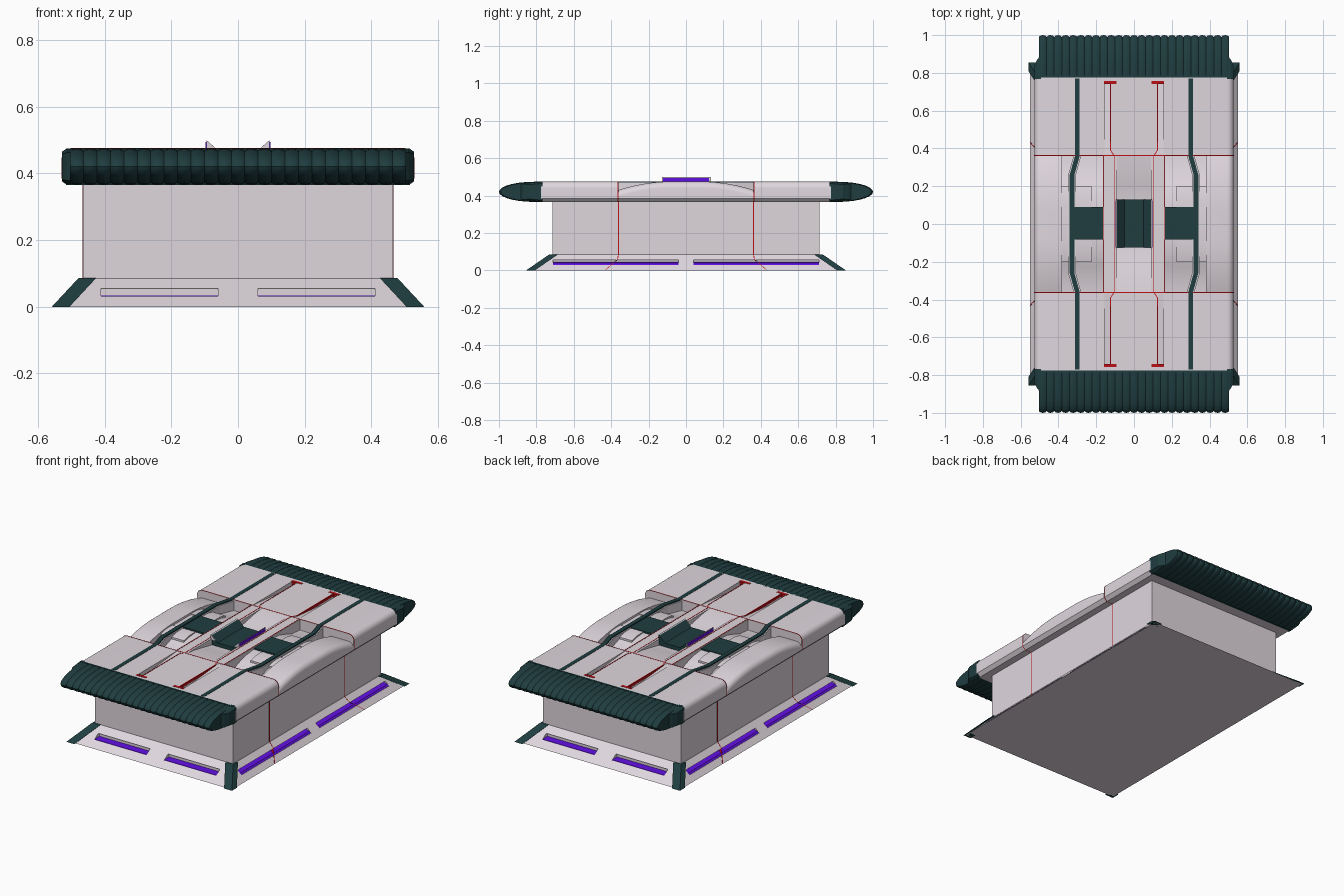
import bpy, bmesh
from math import sin, cos, pi, radians

if "Cube" in bpy.data.objects:
    bpy.data.objects.remove(bpy.data.objects["Cube"])


def material(name, rgb):
    m = bpy.data.materials.new(name)
    m.diffuse_color = (*rgb, 1)
    m.use_nodes = True
    m.node_tree.nodes["Principled BSDF"].inputs["Base Color"].default_value = m.diffuse_color
    return m


WHITE = material("shell_white", (0.74, 0.68, 0.73))
TEAL = material("dark_teal", (0.014, 0.047, 0.051))
PURPLE = material("purple_glow", (0.12, 0.005, 0.75))
RED = material("red_trim", (0.5, 0.005, 0.008))


def loft(name, sections, mat, sx=1, sy=1, smooth=False):
    """Closed skin through equal-length point rings, optionally mirrored."""
    bm = bmesh.new()
    rings = [[bm.verts.new((x * sx, y * sy, z)) for x, y, z in s] for s in sections]
    n = len(rings[0])
    for a, b in zip(rings, rings[1:]):
        for i in range(n):
            j = (i + 1) % n
            bm.faces.new((a[i], a[j], b[j], b[i]))
    bm.faces.new(rings[0])
    bm.faces.new(rings[-1])
    bmesh.ops.recalc_face_normals(bm, faces=bm.faces)
    me = bpy.data.meshes.new(name)
    bm.to_mesh(me)
    bm.free()
    ob = bpy.data.objects.new(name, me)
    bpy.context.collection.objects.link(ob)
    me.materials.append(mat)
    if smooth:
        bpy.ops.object.select_all(action='DESELECT')
        ob.select_set(True)
        bpy.context.view_layer.objects.active = ob
        bpy.ops.object.shade_smooth_by_angle(angle=radians(32))
    return ob


def prism_x(name, yz, x0, x1, mat, **k):
    return loft(name, [[(x, y, z) for y, z in yz] for x in (x0, x1)], mat, **k)


def prism_z(name, xy, z0, z1, mat, **k):
    return loft(name, [[(x, y, z) for x, y in xy] for z in (z0, z1)], mat, **k)


def box(name, x0, x1, y0, y1, z0, z1, mat, **k):
    return prism_x(name, [(y0, z0), (y1, z0), (y1, z1), (y0, z1)], x0, x1, mat, **k)


def cut(target, cutter):
    cutter.hide_render = True
    mod = target.modifiers.new("cut", 'BOOLEAN')
    mod.operation, mod.solver, mod.object = 'DIFFERENCE', 'EXACT', cutter
    bpy.context.view_layer.objects.active = target
    bpy.ops.object.modifier_apply(modifier=mod.name)
    bpy.data.objects.remove(cutter)


def rect(x, y, z):
    return [(-x, -y, z), (x, -y, z), (x, y, z), (-x, y, z)]


def edge_arc(x, top, r=0.035, n=6):
    """Rounded right-hand edge, bottom to top, in xz."""
    pts = [(x - 0.02, 0.365), (x, 0.385)]
    return pts + [(x - r + r * cos(a), top - r + r * sin(a))
                  for a in (pi / 2 * i / n for i in range(n + 1))]


def slab_ring(y, grow=0):
    right = edge_arc(0.528 + grow, 0.475 + grow)
    return [(x, y, z) for x, z in right] + [(-x, y, z) for x, z in reversed(right)]


SIDES = (-1, 1)
BOTTOM, TOP = 0.365, 0.475

# Sloped skirt with slots, and the body above it
skirt = loft("skirt", [rect(0.55, 0.843, 0), rect(0.467, 0.715, 0.085)], WHITE)
box("body", -0.465, 0.465, -0.713, 0.713, 0.08, 0.37, WHITE)
for sx in SIDES:
    for sy in SIDES:
        cut(skirt, box("slot_cutter", 0.485, 0.6, 0.04, 0.71, 0.03, 0.055, WHITE, sx=sx, sy=sy))
        cut(skirt, box("slot_cutter", 0.06, 0.41, 0.75, 0.9, 0.03, 0.055, WHITE, sx=sx, sy=sy))
        # glowing slot floors
        loft("side_light", [[(0.484, y, 0.029), (0.520, y, 0.029), (0.511, y, 0.040), (0.484, y, 0.046)]
                            for y in (0.04, 0.71)], PURPLE, sx, sy)
        loft("end_light", [[(x, 0.749, 0.029), (x, 0.796, 0.029), (x, 0.794, 0.032), (x, 0.749, 0.034)]
                           for x in (0.06, 0.41)], PURPLE, sx, sy)
        # dark corner guards
        loft("corner_guard", [[(x + .008, y + .012, z), (x - .045, y + .012, z),
                               (x - .045, y - .03, z), (x + .008, y - .035, z)]
                              for x, y, z in ((0.55, 0.843, 0), (0.47, 0.718, 0.086))], TEAL, sx, sy)
        # panel seams on body and skirt
        box("body_seam", 0.46, 0.4665, 0.359, 0.364, 0.08, 0.366, RED, sx=sx, sy=sy)
        loft("skirt_seam", [[(x - .01, y, z), (x + .001, y, z), (x + .001, y + .004, z), (x - .01, y + .004, z)]
                            for x, y, z in ((0.467, 0.36, 0.085), (0.491, 0.363, 0.06), (0.55, 0.43, 0.001))],
             RED, sx, sy)

# Lid end slabs with sloping grooves, red trim and seams
for sy in SIDES:
    slab = loft("lid_end_slab", [slab_ring(0.36), slab_ring(0.775)], WHITE, 1, sy, smooth=True)
    for sx in SIDES:
        cut(slab, prism_x("groove_cutter", [(0.37, 0.476), (0.37, 0.474), (0.745, 0.44), (0.745, 0.48)],
                          0.125, 0.155, WHITE, sx=sx, sy=sy))
        box("groove_red_end", 0.092, 0.16, 0.74, 0.757, 0.45, 0.4765, RED, sx=sx, sy=sy)
        prism_z("groove_red_line", [(0.121, 0.745), (0.126, 0.745), (0.126, 0.39), (0.107, 0.36),
                                    (0.102, 0.36), (0.121, 0.39)], 0.46, 0.4762, RED, sx=sx, sy=sy)
    loft("lid_seam", [slab_ring(0.361, 0.001), slab_ring(0.365, 0.001)], RED, 1, sy, smooth=True)

# Ribbed end caps
RIBS, HALF = 25, 0.503
PITCH = 2 * HALF / RIBS


def cap_ring(x, k):
    arc = [(0.81 + 0.19 * cos(a) * (1 - k), 0.42 + 0.054 * sin(a) * (1 - k * 1.6))
           for a in (-pi / 2 + pi * i / 14 for i in range(15))]
    return [(x, 0.77, arc[0][1])] + [(x, y, z) for y, z in arc] + [(x, 0.77, arc[-1][1])]


for sy in SIDES:
    rings = []
    for i in range(RIBS):
        x = -HALF + i * PITCH
        rings += [cap_ring(x, 0.05), cap_ring(x + 0.2 * PITCH, 0.012),
                  cap_ring(x + 0.5 * PITCH, 0), cap_ring(x + 0.8 * PITCH, 0.012)]
    rings.append(cap_ring(HALF, 0.05))
    loft("ribbed_end_cap", rings, TEAL, 1, sy, smooth=True)
    box("cap_collar", -0.515, 0.515, 0.768, 0.785, BOTTOM, TOP, TEAL, sy=sy)
    for sx in SIDES:
        loft("cap_cheek", [[(x, 0.768, 0.42 - h), (x, y, 0.40 - h / 2.5), (x, y, 0.44 + h / 2.5), (x, 0.768, 0.42 + h)]
                           for x, y, h in ((0.49, 0.90, 0.055), (0.512, 0.87, 0.055), (0.527, 0.84, 0.045))],
             TEAL, sx, sy)

# Lid middle: dished centre strip
half = [(0.36, TOP), (0.29, 0.468), (0.21, 0.453), (0.13, 0.437)]
dish = [(-0.36, BOTTOM)] + [(-y, z) for y, z in half] + half[::-1] + [(0.36, BOTTOM)]
prism_x("centre_dish", dish, -0.09, 0.09, WHITE, smooth=True)
# dark saddle with raised lips
loft("centre_saddle", [[(-0.094, y, 0.499), (-0.05, y, 0.46), (0.05, y, 0.46), (0.094, y, 0.499),
                        (0.09, y, 0.43), (-0.09, y, 0.43)] for y in (-0.124, 0.13)], TEAL)

for sx in SIDES:
    # raised lip and its light
    loft("saddle_lip", [[(0.095, y, 0.47), (0.095, y, 0.5), (0.062, y, 0.47)]
                        for y in (-0.127, 0.127)], WHITE, sx)
    box("saddle_light", 0.094, 0.097, -0.122, 0.122, 0.475, 0.494, PURPLE, sx=sx)
    # long rail
    box("lid_rail", 0.09, 0.165, -0.36, 0.36, BOTTOM, TOP, WHITE, sx=sx)
    for x in (0.104, 0.160):
        box("rail_red_line", x - 0.002, x + 0.002, -0.36, 0.36, 0.46, 0.4762, RED, sx=sx)

    # recess floor sloping down to each end
    ramp = [(0.085, 0.462), (0.16, 0.455), (0.22, 0.438), (0.28, 0.417), (0.36, 0.41)]
    floor = [(-0.36, BOTTOM)] + [(-y, z) for y, z in ramp[::-1]] + ramp + [(0.36, BOTTOM)]
    prism_x("recess_floor", floor, 0.165, 0.38, WHITE, sx=sx, smooth=True)
    box("dark_pad", 0.163, 0.338, -0.083, 0.09, 0.44, 0.471, TEAL, sx=sx)

    # arched outer panel
    rings = []
    for i in range(-12, 13):
        y = 0.03 * i
        top = TOP - 0.045 * (max(0, abs(y) - 0.08) / 0.28) ** 2
        rings.append([(0.38, y, BOTTOM)] + [(x, y, z) for x, z in edge_arc(0.528, top)] + [(0.38, y, top)])
    loft("arched_side_panel", rings, WHITE, sx, smooth=True)

    # dog-leg stripe riding on a white fin through the recess
    def ribbon(path, w):
        return [(x - w, y) for x, y in path] + [(x + w, y) for x, y in reversed(path)]

    bend = [(0.3, -0.36), (0.328, -0.26), (0.328, 0.26), (0.3, 0.36)]
    prism_z("stripe_fin", ribbon(bend, 0.02), 0.4, 0.469, WHITE, sx=sx)
    prism_z("teal_stripe", ribbon([(0.3, -0.77)] + bend + [(0.3, 0.77)], 0.0125), 0.465, 0.4765, TEAL, sx=sx)
    # small cheek blocks beside the fin
    for sy in SIDES:
        prism_x("recess_cheek", [(0.09, 0.42), (0.09, 0.467), (0.15, 0.466), (0.2, 0.455), (0.2, 0.42)],
                0.225, 0.38, WHITE, sx=sx, sy=sy, smooth=True)
